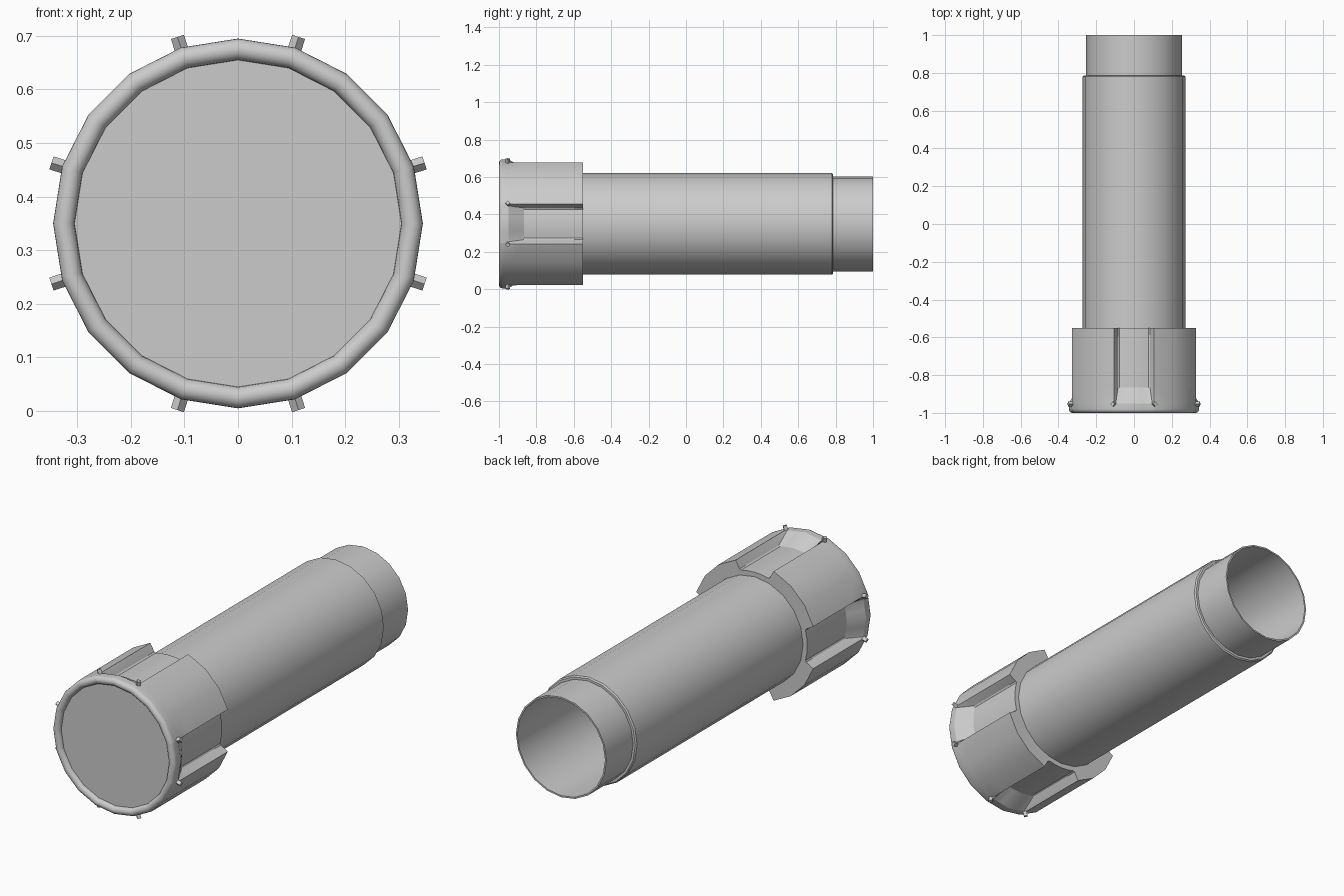
import bpy, bmesh
from math import sin, cos, pi, radians
from mathutils import Matrix, Vector

cube = bpy.data.objects.get("Cube")
if cube:
    bpy.data.objects.remove(cube)

AXIS_Z = 0.35
SIDES = 20
R = 0.345        # collar radius
FLOOR = 0.295    # notch floor radius

grey = bpy.data.materials.new("plain grey")
grey.use_nodes = True
grey.diffuse_color = (0.6, 0.6, 0.6, 1)
grey.node_tree.nodes["Principled BSDF"].inputs["Base Color"].default_value = (0.6, 0.6, 0.6, 1)


def finish(name, bm, smooth=True):
    bmesh.ops.recalc_face_normals(bm, faces=bm.faces)
    mesh = bpy.data.meshes.new(name)
    bm.to_mesh(mesh)
    bm.free()
    mesh.materials.append(grey)
    ob = bpy.data.objects.new(name, mesh)
    bpy.context.collection.objects.link(ob)
    if smooth:
        bpy.ops.object.select_all(action='DESELECT')
        ob.select_set(True)
        bpy.context.view_layer.objects.active = ob
        bpy.ops.object.shade_smooth_by_angle(angle=radians(25))
    return ob


def point(r, deg, y):
    a = radians(deg)
    return Vector((r * sin(a), y, AXIS_Z + r * cos(a)))


def facet(r, deg):
    """Radius of the regular polygon at an angle."""
    step = 360 / SIDES
    return r * cos(pi / SIDES) / cos(radians(deg % step - step / 2))


def loft(bm, rings):
    loops = [[bm.verts.new(p) for p in ring] for ring in rings]
    n = len(loops[0])
    for a, b in zip(loops, loops[1:]):
        for i in range(n):
            j = (i + 1) % n
            bm.faces.new((a[i], a[j], b[j], b[i]))
    return loops


# Collar section: four notches, each quarter repeated around the axis
half = [(7.5, FLOOR), (15, FLOOR), (16.3, 0.301), (17.2, 0.325), (18, R)]
quarter = [(-a, r) for a, r in reversed(half)] + [(0, FLOOR)] + half + [(36, R), (54, R)]
section = [(a + 90 * k, r) for k in range(4) for a, r in quarter]


def notched(y):
    return [point(min(r, facet(R, a)), a, y) for a, r in section]


def round_ring(r, y):
    return [point(facet(r, a), a, y) for a, _ in section]


# Collar with ramped notch ends and rounded front rim
bm = bmesh.new()
rings = [round_ring(0.268, -0.55), notched(-0.55), notched(-0.865), round_ring(R, -0.95)]
for i in range(11):
    t = pi * i / 10
    rings.append(round_ring(0.325 + 0.02 * cos(t), -0.98 - 0.02 * sin(t)))
loops = loft(bm, rings)
bm.faces.new(loops[-1])
finish("collar", bm)

# Hollow barrel with a stepped narrow end
profile = [(0.272, -0.56), (0.272, 0.78), (0.266, 0.786), (0.254, 0.786),
           (0.254, 1), (0.246, 1), (0.246, -0.96)]
bm = bmesh.new()
loops = loft(bm, [[point(r, 360 * i / SIDES, y) for i in range(SIDES)] for r, y in profile])
bm.faces.new(loops[-1])
finish("barrel", bm)

# Small diamond pegs at the notch corners
for k in range(4):
    for side, word in ((-18, "a"), (18, "b")):
        deg = 90 * k + side
        bm = bmesh.new()
        bmesh.ops.create_cube(bm, size=1)
        m = (Matrix.Translation(point(0.347, deg, -0.953))
             @ Matrix.Rotation(radians(deg), 4, 'Y')
             @ Matrix.Rotation(radians(45), 4, 'Z')
             @ Matrix.Diagonal((0.018, 0.018, 0.038, 1)))
        bmesh.ops.transform(bm, matrix=m, verts=bm.verts)
        finish(f"peg_{k + 1}{word}", bm, smooth=False)
